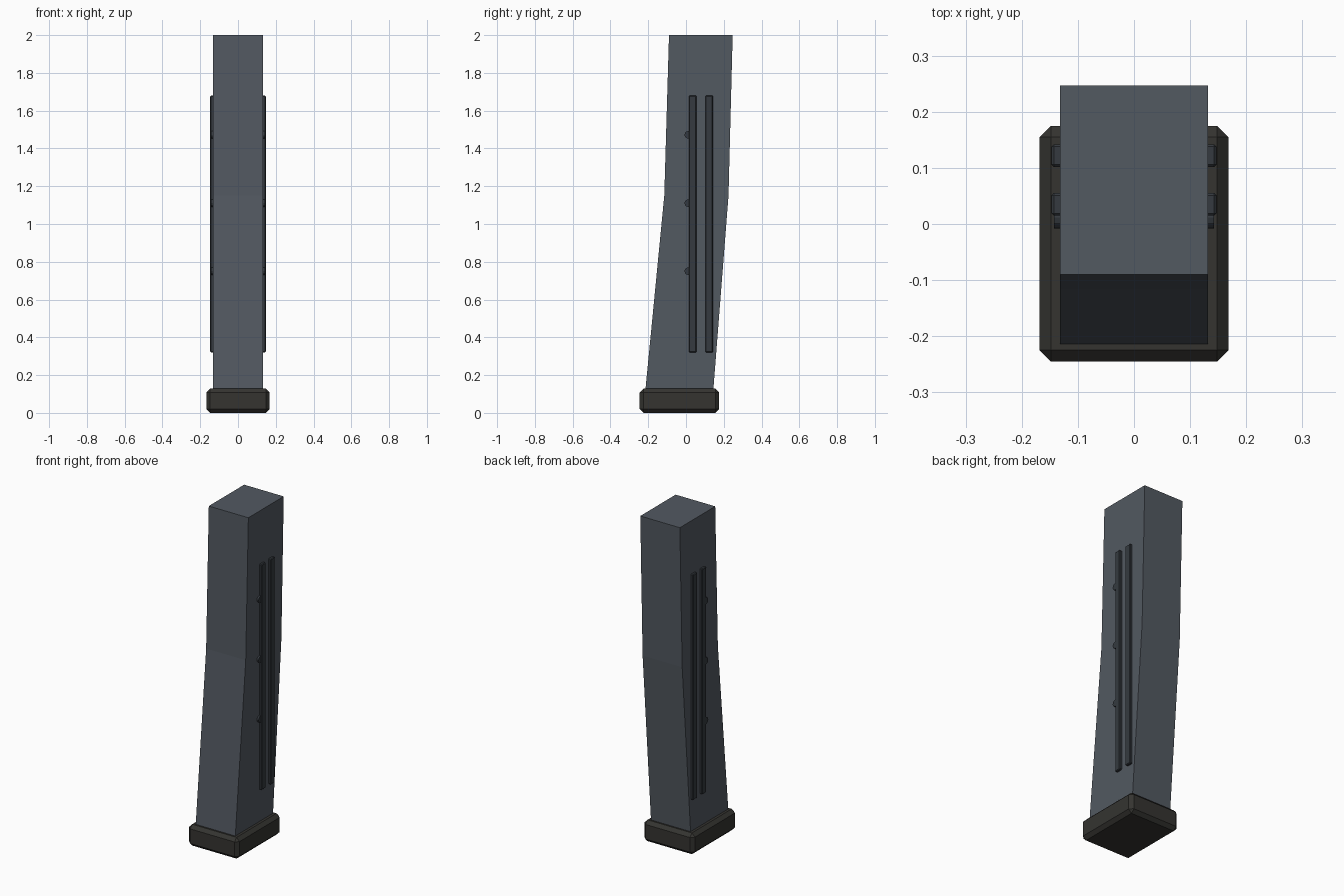
import bpy, bmesh, math

if "Cube" in bpy.data.objects:
    bpy.data.objects.remove(bpy.data.objects["Cube"])

def material(name, rgb):
    m = bpy.data.materials.new(name)
    m.diffuse_color = (*rgb, 1)
    m.use_nodes = True
    m.node_tree.nodes["Principled BSDF"].inputs["Base Color"].default_value = m.diffuse_color
    return m

steel = material("blue_grey_steel", (0.085, 0.10, 0.12))
dark = material("dark_steel", (0.035, 0.042, 0.05))
rubber = material("base_black", (0.035, 0.034, 0.03))

def box(name, lo, hi, mat, bevel):
    bpy.ops.mesh.primitive_cube_add(size=1, location=[(a + b) / 2 for a, b in zip(lo, hi)])
    o = bpy.context.object
    o.name = name
    o.scale = [b - a for a, b in zip(lo, hi)]
    bpy.ops.object.transform_apply(location=False, rotation=False, scale=True)
    o.data.materials.append(mat)
    b = o.modifiers.new("chamfer", 'BEVEL')
    b.width, b.segments = bevel, 1
    return o

# Curved magazine body: side profile extruded across x
profile = [(-0.217, 0.1), (0.143, 0.1), (0.225, 1.15), (0.247, 2.0), (-0.09, 2.0), (-0.115, 1.15)]
W = 0.132
bm = bmesh.new()
left, right = ([bm.verts.new((x, y, z)) for y, z in profile] for x in (-W, W))
bm.faces.new(left)
bm.faces.new(right)
n = len(profile)
for i in range(n):
    j = (i + 1) % n
    bm.faces.new((left[i], left[j], right[j], right[i]))
bmesh.ops.recalc_face_normals(bm, faces=bm.faces)
mesh = bpy.data.meshes.new("magazine_body")
bm.to_mesh(mesh)
bm.free()
body = bpy.data.objects.new("magazine_body", mesh)
bpy.context.collection.objects.link(body)
mesh.materials.append(steel)

# Chamfered base plate
box("base_plate", (-0.168, -0.245, 0.0), (0.168, 0.175, 0.128), rubber, 0.02)

for side, s in (("left", -1), ("right", 1)):
    # Long stiffening ribs
    for k, y in enumerate((0.035, 0.122)):
        xs = sorted((s * 0.122, s * 0.147))
        box(f"{side}_rib_{k + 1}", (xs[0], y - 0.02, 0.32), (xs[1], y + 0.02, 1.68), dark, 0.004)
    # Round witness holes beside the front rib
    for k, z in enumerate((0.75, 1.11, 1.472)):
        bpy.ops.mesh.primitive_cylinder_add(vertices=12, radius=0.02, depth=0.02,
            location=(s * 0.133, 0.012, z), rotation=(0, math.pi / 2, 0))
        o = bpy.context.object
        o.name = f"{side}_witness_hole_{k + 1}"
        o.data.materials.append(dark)
